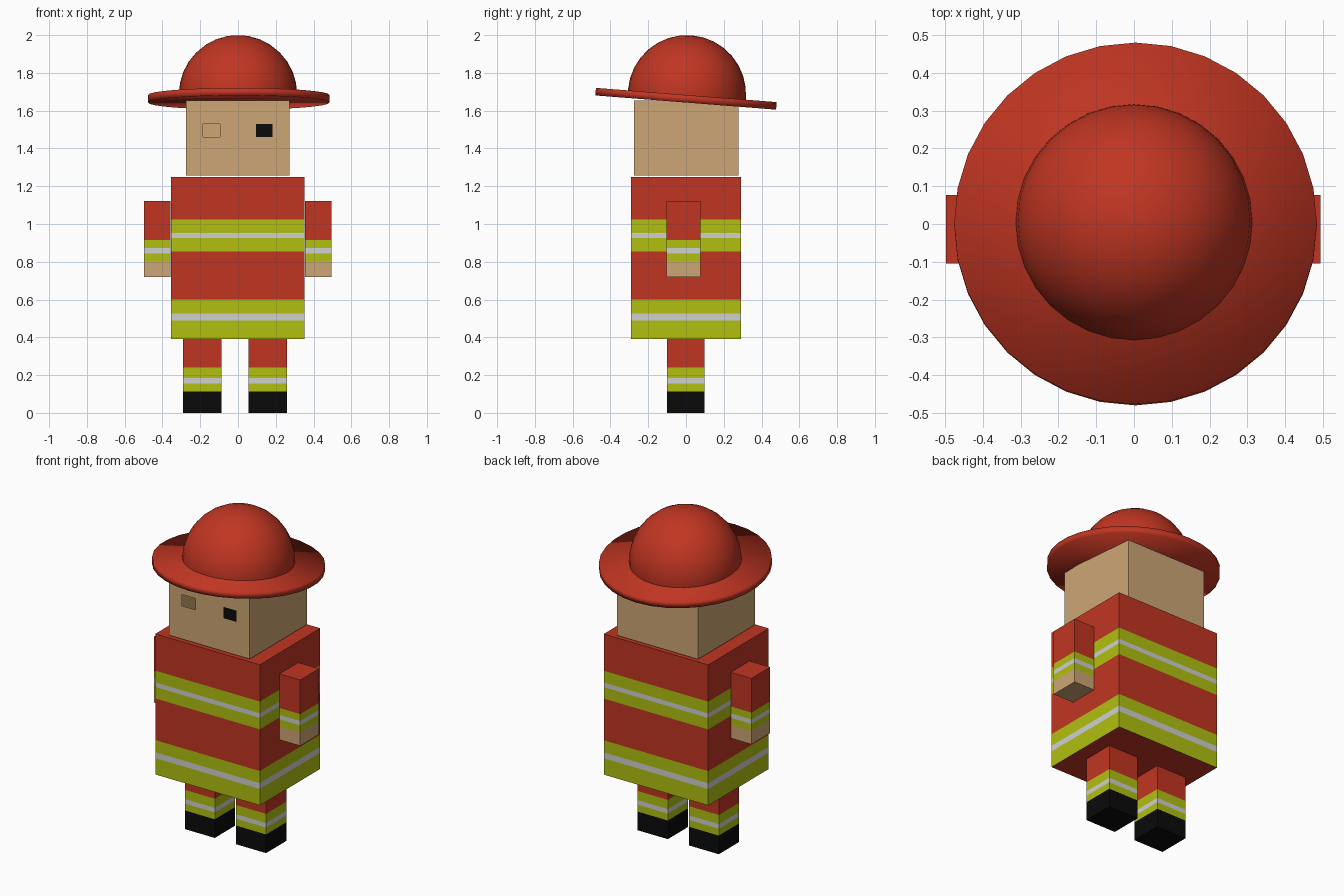
import bpy, bmesh, math
from mathutils import Vector, Matrix

default = bpy.data.objects.get("Cube")
if default:
    bpy.data.objects.remove(default, do_unlink=True)


def material(name, rgb):
    m = bpy.data.materials.new(name)
    m.use_nodes = True
    color = (*rgb, 1.0)
    m.diffuse_color = color
    bsdf = next(n for n in m.node_tree.nodes if n.type == 'BSDF_PRINCIPLED')
    bsdf.inputs["Base Color"].default_value = color
    bsdf.inputs["Roughness"].default_value = 0.8
    return m


MATS = [
    material("red_cloth", (0.53, 0.036, 0.016)),
    material("safety_yellow", (0.44, 0.53, 0.005)),
    material("reflective_silver", (0.63, 0.63, 0.63)),
    material("skin", (0.61, 0.38, 0.178)),
    material("black", (0.003, 0.003, 0.003)),
]
RED, YELLOW, SILVER, SKIN, BLACK = range(len(MATS))


def finish(name, bm, smooth=False):
    mesh = bpy.data.meshes.new(name)
    for f in bm.faces:
        f.smooth = smooth
    bm.to_mesh(mesh)
    bm.free()
    for m in MATS:
        mesh.materials.append(m)
    obj = bpy.data.objects.new(name, mesh)
    bpy.context.collection.objects.link(obj)
    return obj


def box(x, y, z):
    bm = bmesh.new()
    lo, hi = Vector((x[0], y[0], z[0])), Vector((x[1], y[1], z[1]))
    bmesh.ops.create_cube(bm, size=1, matrix=Matrix.Translation((lo + hi) / 2)
                          @ Matrix.Diagonal((*(hi - lo), 1)))
    return bm


def cut(bm, axis, value, faces=None):
    normal = Vector((0, 0, 0))
    normal[axis] = 1
    faces = list(faces or bm.faces)
    geom = faces + list({e for f in faces for e in f.edges}) \
        + list({v for f in faces for v in f.verts})
    bmesh.ops.bisect_plane(bm, geom=geom, plane_co=normal * value, plane_no=normal)


def banded_box(name, x, y, z, bands, underside):
    """Box cut at each band top; bands run upward as (top, colour)."""
    bm = box(x, y, z)
    for top, _ in bands[:-1]:
        cut(bm, 2, top)
    bm.normal_update()
    for f in bm.faces:
        h = f.calc_center_median().z
        f.material_index = next((c for t, c in bands if h < t), bands[-1][1])
        if f.normal.z < -0.5:
            f.material_index = underside
    return finish(name, bm)


# Coat with two reflective bands
banded_box("coat", (-0.355, 0.352), (-0.292, 0.292), (0.39, 1.25), [
    (0.49, YELLOW), (0.526, SILVER), (0.6, YELLOW), (0.855, RED),
    (0.925, YELLOW), (0.953, SILVER), (1.025, YELLOW), (1.25, RED)], RED)

# Arms with cuff bands and bare hands
for side, x in (("right", (-0.497, -0.357)), ("left", (0.354, 0.494))):
    banded_box(side + "_arm", x, (-0.104, 0.077), (0.72, 1.123), [
        (0.803, SKIN), (0.845, YELLOW), (0.872, SILVER),
        (0.914, YELLOW), (1.123, RED)], SKIN)

# Legs with trouser bands and boots
for side, x in (("right", (-0.29, -0.087)), ("left", (0.055, 0.26))):
    banded_box(side + "_leg", x, (-0.1, 0.097), (0, 0.39), [
        (0.114, BLACK), (0.156, YELLOW), (0.184, SILVER),
        (0.24, YELLOW), (0.39, RED)], BLACK)

# Hollow head: one painted eye and one open eye socket in the front face
head = box((-0.275, 0.272), (-0.275, 0.277), (1.257, 1.655))


def front_faces():
    return [f for f in head.faces if f.calc_center_median().y < -0.274]


for axis, value in ((0, -0.185), (0, -0.094), (0, 0.094), (0, 0.183),
                    (2, 1.46), (2, 1.529)):
    cut(head, axis, value, front_faces())
socket = []
for f in head.faces:
    f.material_index = SKIN
for f in front_faces():
    c = f.calc_center_median()
    if 1.46 < c.z < 1.529:
        if 0.094 < c.x < 0.183:
            f.material_index = BLACK
        elif -0.185 < c.x < -0.094:
            socket.append(f)
bmesh.ops.delete(head, geom=socket, context='FACES_ONLY')
finish("head", head)

# Helmet brim: tilted disc, higher at the front
TILT = Matrix.Rotation(math.radians(-4.5), 4, 'X')
brim = bmesh.new()
bmesh.ops.create_cone(brim, cap_ends=True, segments=32, radius1=0.48, radius2=0.48,
                      depth=0.04, matrix=Matrix.Translation((0.004, 0, 1.663)) @ TILT)
finish("helmet_brim", brim, smooth=True)

# Helmet dome: upper half of a sphere resting on the brim
dome = bmesh.new()
bmesh.ops.create_uvsphere(dome, u_segments=32, v_segments=16, radius=0.313)
bmesh.ops.bisect_plane(dome, geom=dome.verts[:] + dome.edges[:] + dome.faces[:],
                       plane_co=(0, 0, -0.012), plane_no=(0, 0, 1), clear_inner=True)
dome.transform(Matrix.Translation((0, 0.005, 1.687)) @ TILT)
finish("helmet_dome", dome, smooth=True)
